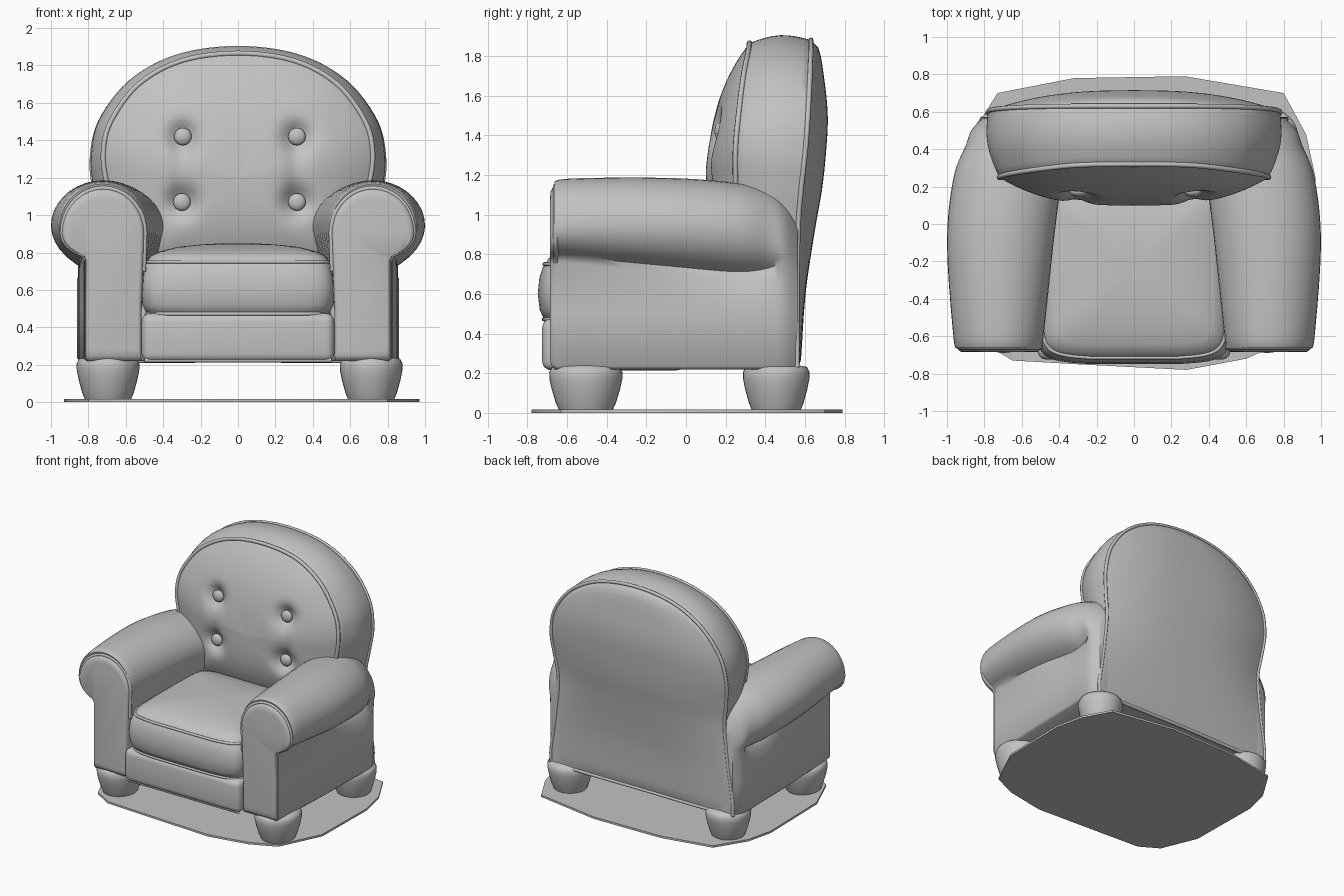
import bpy, bmesh
from math import sin, cos, pi, radians, exp
from mathutils import Vector

if "Cube" in bpy.data.objects:
    bpy.data.objects.remove(bpy.data.objects["Cube"])

grey = bpy.data.materials.new("upholstery grey")
grey.use_nodes = True
grey.diffuse_color = (0.54, 0.54, 0.54, 1)
grey.node_tree.nodes["Principled BSDF"].inputs["Base Color"].default_value = (0.54, 0.54, 0.54, 1)


def finish(obj, angle=40):
    obj.data.materials.clear()
    obj.data.materials.append(grey)
    bpy.ops.object.select_all(action='DESELECT')
    obj.select_set(True)
    bpy.context.view_layer.objects.active = obj
    bpy.ops.object.shade_smooth_by_angle(angle=radians(angle))
    return obj


def spline(pts, n, closed=False):
    """Catmull-Rom through points of any dimension."""
    out, m = [], len(pts)
    for i in range(m if closed else m - 1):
        if closed:
            a, b, c, d = (pts[(i + k) % m] for k in (-1, 0, 1, 2))
        else:
            a, b, c, d = (pts[min(max(i + k, 0), m - 1)] for k in (-1, 0, 1, 2))
        for s in range(n):
            t = s / n
            out.append(tuple(q + t / 2 * (r - p + t * (2*p - 5*q + 4*r - u + t * (3*q - p - 3*r + u)))
                             for p, q, r, u in zip(a, b, c, d)))
    return out if closed else out + [tuple(pts[-1])]


def loft(name, rings, angle=40):
    """Skin closed rings and cap both ends."""
    bm = bmesh.new()
    rows = [[bm.verts.new(p) for p in ring] for ring in rings]
    for r0, r1 in zip(rows, rows[1:]):
        for i in range(len(r0)):
            j = (i + 1) % len(r0)
            bm.faces.new((r0[i], r0[j], r1[j], r1[i]))
    bm.faces.new(rows[0])
    bm.faces.new(rows[-1])
    bmesh.ops.recalc_face_normals(bm, faces=bm.faces)
    me = bpy.data.meshes.new(name)
    bm.to_mesh(me)
    bm.free()
    obj = bpy.data.objects.new(name, me)
    bpy.context.collection.objects.link(obj)
    return finish(obj, angle)


def piping(name, pts, radius, closed=True):
    cu = bpy.data.curves.new(name, 'CURVE')
    cu.dimensions = '3D'
    cu.bevel_depth, cu.bevel_resolution = radius, 2
    sp = cu.splines.new('POLY')
    sp.points.add(len(pts) - 1)
    for p, q in zip(sp.points, pts):
        p.co = (*q, 1)
    sp.use_cyclic_u = closed
    obj = bpy.data.objects.new(name, cu)
    bpy.context.collection.objects.link(obj)
    bpy.ops.object.select_all(action='DESELECT')
    obj.select_set(True)
    bpy.context.view_layer.objects.active = obj
    bpy.ops.object.convert(target='MESH')
    finish(bpy.context.object, 60)


def box(name, lo, hi, bevel):
    lo, hi = Vector(lo), Vector(hi)
    bpy.ops.mesh.primitive_cube_add(size=1, location=(lo + hi) / 2)
    obj = bpy.context.object
    obj.name = name
    obj.scale = hi - lo
    bpy.ops.object.transform_apply(location=False, rotation=False)
    mod = obj.modifiers.new("rounding", 'BEVEL')
    mod.width, mod.segments = bevel, 4
    bpy.ops.object.modifier_apply(modifier=mod.name)
    return finish(obj)


# Ground sheet
sheet = [(-.93, .25), (-.88, .46), (-.73, .70), (-.32, .78), (.27, .79), (.80, .70), (.92, .48),
         (.97, .25), (.96, -.3), (.8, -.63), (.6, -.72), (.28, -.78), (-.3, -.75), (-.65, -.73),
         (-.8, -.64), (-.92, -.35)]
loft("ground_sheet", [[(x, y, z) for x, y in sheet] for z in (0, .016)], 30)

# Feet
foot = [(.122, .012), (.138, .05), (.157, .12), (.167, .17), (.168, .205), (.155, .232), (.1, .242)]
for side, sx in (("right", -.695), ("left", .712)):
    for end, y, deep in (("front", -.505, 1.1), ("back", .455, 1.0)):
        loft(f"{end}_{side}_foot",
             [[(sx + r * cos(a * pi / 16), y + deep * r * sin(a * pi / 16), z) for a in range(32)]
              for r, z in foot], 60)

# Seat base
box("seat_frame", (-.6, -.6, .22), (.6, .56, .7), .02)
box("seat_front_rail", (-.515, -.725, .215), (.515, 0, .475), .045)
piping("rail_piping", [(-.5, -.70, .225), (.5, -.70, .225)], .014, False)


# Arms: rolled section swept front to back
def arm_ring(y, inner, outer, top, neck, side, curl, s):
    mid, half, cz = (inner + outer) / 2, (outer - inner) / 2, top - .24
    pts = [(.515, .22), (.515, .5), (.5 * (.515 + inner), .7)]
    for k in range(25):
        a = radians(180 - (180 + curl) * k / 24)
        pts.append((mid + half * cos(a), cz + sin(a) * (.24 if sin(a) > 0 else cz - neck)))
    pts += [(side, neck - .01), (side, .5), (side, .235), (side - .015, .22)]
    return [(s * x, y, z) for x, z in pts]


stations = [(-.655, .50, .945, 1.145, .77, .815, 60), (-.61, .485, .965, 1.18, .77, .825, 62),
            (-.1, .43, 1.0, 1.185, .715, .85, 62), (.25, .39, .965, 1.16, .68, .855, 60),
            (.42, .40, .90, 1.12, .67, .86, 45), (.5, .45, .87, 1.06, .66, .85, 20),
            (.565, .5, .81, .97, .64, .81, 0)]
for side, s in (("right", -1), ("left", 1)):
    rings = [arm_ring(*st, s) for st in spline(stations, 5)]
    face = [[(s * .68 + (x - s * .68) * f, y, .7 + (z - .7) * f) for x, _, z in rings[0]]
            for f, y in ((.88, -.685), (.94, -.682), (.98, -.672))]
    loft(f"{side}_arm", face + rings, 50)
    piping(f"{side}_arm_piping", [(x * .995, y - .002, z) for x, y, z in rings[0][2:-3]], .013, False)


# Seat cushion: stacked rounded rectangles with a domed top
def cushion_ring(grow, z, scale=1.0):
    ring = []
    for k in range(80):
        a = 2 * pi * (k + .5) / 80
        c, q = cos(a), sin(a)
        x = abs(c) ** .22 * (1 if c > 0 else -1)
        y = abs(q) ** .22 * (1 if q > 0 else -1)
        bow = -.03 * (1 - x * x) if y < 0 else 0
        ring.append((x * (.495 + grow) * scale, -.23 + (y * (.465 + grow) + bow) * scale, z))
    return ring


layers = [(-.02, .465), (0, .475), (.02, .52), (.03, .60), (.022, .68), (.005, .735), (-.01, .755)]
dome = [(.95, .78), (.85, .805), (.65, .83), (.4, .843), (.15, .85)]
loft("seat_cushion", [cushion_ring(g, z) for g, z in layers] + [cushion_ring(0, z, f) for f, z in dome], 60)
piping("cushion_top_piping", cushion_ring(-.003, .75), .010)
piping("cushion_bottom_piping", cushion_ring(0, .472), .010)

# Backrest: front and rear outlines joined by a bulging side, domed on both faces
front_half = [(0, .32, 1.865), (.3, .315, 1.825), (.53, .29, 1.70), (.68, .265, 1.5), (.72, .25, 1.33),
              (.70, .25, 1.16), (.66, .25, 1.0), (.6, .25, .85), (.52, .25, .72), (.3, .25, .68), (0, .25, .67)]
rear_half = [(0, .63, 1.88), (.33, .63, 1.835), (.58, .625, 1.70), (.735, .615, 1.5), (.78, .60, 1.3),
             (.765, .58, 1.12), (.74, .565, .92), (.77, .56, .6), (.81, .56, .27), (.72, .56, .225), (0, .565, .225)]
rear_bulge = [0, .04, .07, .1, .105, .105, .085, .043, .02, .01]
rear_table = spline([(*p, b) for p, b in zip(rear_half, rear_bulge)], 10)


def outline(half):
    return spline(half + [(-x, y, z) for x, y, z in half[-2:0:-1]], 6, True)


buttons = [(-.295, 1.42), (.315, 1.42), (-.3, 1.07), (.315, 1.07)]


def tuft(x, z):
    """Depth of the button dimples and the folds joining them."""
    d = sum(.07 * exp(-((x - bx) ** 2 + (z - bz) ** 2) / .006) for bx, bz in buttons)
    for bx in (-.3, .315):
        d += .022 * exp(-(x - bx) ** 2 / .003) * exp(-((z - 1.24) / .2) ** 4)
    return d


def front_point(p, t):
    v = Vector((0, .255, 1.2)).lerp(Vector(p), t)
    v.y += -.155 * (1 - t ** 2.9) + tuft(v.x, v.z) * min(1, 3 * (1 - t))
    return v


def rear_point(p, t):
    """Follow the rear edge at this height and swell toward the middle."""
    v = Vector((0, .6, 1.1)).lerp(Vector(p), t)
    if t < 1:
        for (w0, y0, z0, b0), (w1, y1, z1, b1) in zip(rear_table, rear_table[1:]):
            if z0 >= v.z > z1:
                f = (z0 - v.z) / (z0 - z1)
                w, y, b = w0 + f * (w1 - w0), y0 + f * (y1 - y0), b0 + f * (b1 - b0)
                v.y = y + b * (1 - min(1, abs(v.x) / max(w, .01)) ** 2.6)
                break
    return v


front, rear = outline(front_half), outline(rear_half)
rings = [[front_point(p, k / 32) for p in front] for k in range(1, 33)]
for k in range(1, 8):
    f = k / 8
    ring = []
    for a, b in zip(front, rear):
        v = Vector(a).lerp(Vector(b), f)
        out = Vector((v.x, 0, v.z - 1.2)).normalized() * (.032 * sin(pi * f))
        ring.append(v + out)
    rings.append(ring)
rings += [[rear_point(p, k / 20) for p in rear] for k in range(20, 0, -1)]
loft("backrest", rings, 60)
piping("backrest_front_piping", front, .014)
piping("backrest_rear_piping", rear, .013)

# Tufting buttons
for i, (bx, bz) in enumerate(buttons):
    bpy.ops.mesh.primitive_uv_sphere_add(segments=20, ring_count=12, radius=.047,
                                         location=(bx, .172 if bz > 1.2 else .162, bz))
    bpy.context.object.name = f"tuft_button_{i + 1}"
    bpy.context.object.scale.y = .6
    finish(bpy.context.object, 60)
